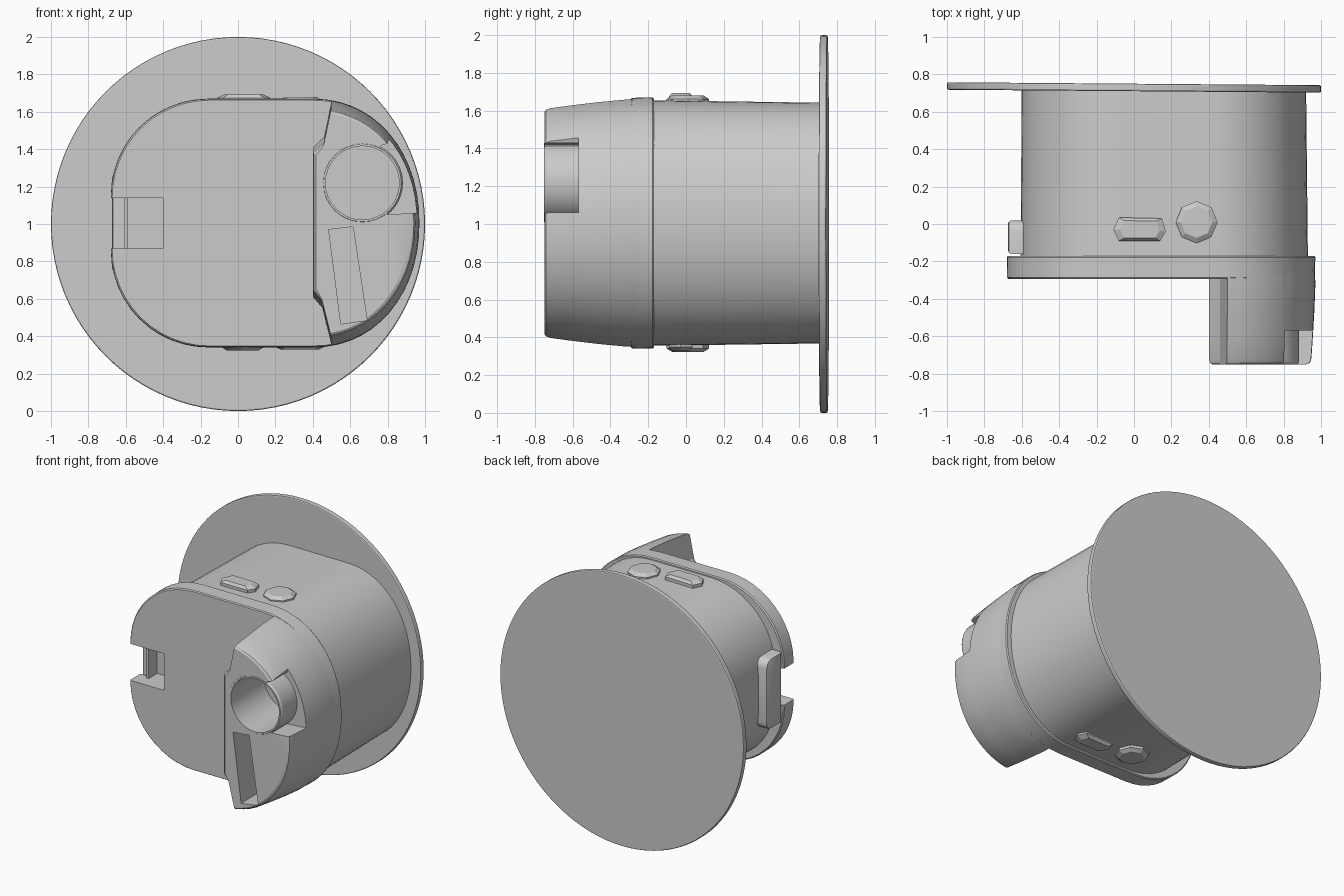
import bpy, bmesh, math
from mathutils import Matrix

if "Cube" in bpy.data.objects:
    bpy.data.objects.remove(bpy.data.objects["Cube"])

ZC = 1.005  # height of the body axis


def select(ob):
    bpy.ops.object.select_all(action='DESELECT')
    ob.select_set(True)
    bpy.context.view_layer.objects.active = ob


def smooth(ob, angle=35):
    select(ob)
    bpy.ops.object.shade_smooth_by_angle(angle=math.radians(angle))


def finish(name, bm, angle=35):
    bmesh.ops.recalc_face_normals(bm, faces=bm.faces)
    me = bpy.data.meshes.new(name)
    bm.to_mesh(me)
    bm.free()
    ob = bpy.data.objects.new(name, me)
    bpy.context.collection.objects.link(ob)
    smooth(ob, angle)
    return ob


def loft(name, rings, angle=35):
    """Skin a list of equal-length point rings and cap both ends."""
    bm = bmesh.new()
    vs = [[bm.verts.new(p) for p in r] for r in rings]
    n = len(vs[0])
    for a, b in zip(vs, vs[1:]):
        for i in range(n):
            j = (i + 1) % n
            bm.faces.new((a[i], a[j], b[j], b[i]))
    bm.faces.new(vs[0])
    bm.faces.new(vs[-1])
    return finish(name, bm, angle)


def prism(name, pts, y0, y1):
    return loft(name, [[(x, y, z) for x, z in pts] for y in (y0, y1)])


def rect(x0, x1, z0, z1):
    return [(x0, z0), (x1, z0), (x1, z1), (x0, z1)]


def circle(cx, cz, r, n=32):
    return [(cx + r * math.cos(2 * math.pi * i / n), cz + r * math.sin(2 * math.pi * i / n)) for i in range(n)]


def cut(ob, *cutters):
    for c in cutters:
        c.hide_render = True
        m = ob.modifiers.new('cut', 'BOOLEAN')
        m.operation, m.solver, m.object = 'DIFFERENCE', 'EXACT', c
        select(ob)
        bpy.ops.object.modifier_move_to_index(modifier=m.name, index=0)
        bpy.ops.object.modifier_apply(modifier=m.name)
        bpy.data.objects.remove(c)
    smooth(ob, 25)


def right_arc(xr, zh, x0=0.40, steps=28, t0=0.0):
    """Right-hand bulge, from top to bottom."""
    pts = []
    for i in range(steps + 1):
        t = math.pi / 2 - t0 - (math.pi - 2 * t0) * i / steps
        c, s = math.cos(t), math.sin(t)
        pts.append((x0 + (xr - x0) * max(c, 0) ** 0.95, ZC + zh * math.copysign(abs(s) ** 0.95, s)))
    return pts


def outline(xl, xr, zh, y):
    """Body cross-section: round left corners, bulging right side."""
    r = 0.52
    left = []
    for k, a0 in ((-1, 270), (1, 180)):
        for i in range(13):
            a = math.radians(a0 - 90 * i / 12)
            left.append((xl + r + r * math.cos(a), ZC + k * (zh - r) + r * math.sin(a)))
    return [(x, y, z) for x, z in right_arc(xr, zh) + left]


# main body, running back into the round plate
body = loft('main_body', [outline(-0.607, 0.93, 0.65, -0.20), outline(-0.60, 0.92, 0.637, 0.73)])
cut(body, prism('latch_pocket_cutter', rect(-0.59, -0.40, 0.87, 1.14), -0.4, -0.10))

# front cover with a slightly softened rim
cover = loft('front_cover', [outline(-0.673, 0.96, 0.657, -0.293), outline(-0.679, 0.965, 0.663, -0.285),
                             outline(-0.68, 0.97, 0.665, -0.178), outline(-0.674, 0.964, 0.659, -0.17)])
cut(cover, prism('latch_notch_cutter', rect(-0.8, -0.40, 0.87, 1.14), -0.5, -0.1))

# raised housing on the right of the cover
base = right_arc(0.97, 0.665, t0=0.16) + [(0.45, 0.55), (0.40, 0.61), (0.40, 1.41), (0.46, 1.47)]


def housing_ring(y, sx, sz, xo=0.0):
    return [(0.43 + (x - 0.43) * sx + (xo if x < 0.43 else 0), y, ZC + (z - ZC) * sz) for x, z in base]


housing = loft('front_housing', [housing_ring(-0.20, 0.99, 0.99), housing_ring(-0.32, 1.0, 0.995),
                                 housing_ring(-0.46, 0.99, 0.975), housing_ring(-0.60, 0.975, 0.95),
                                 housing_ring(-0.72, 0.96, 0.925), housing_ring(-0.742, 0.945, 0.912, 0.005),
                                 housing_ring(-0.75, 0.91, 0.895, 0.015)])
# open recess beside the round socket, the socket bore and the slanted slot
recess = [(0.70, 1.25), (0.765, 1.42), (0.80, 1.43), (0.82, 1.51), (1.2, 1.62), (1.2, 1.08), (0.95, 1.06), (0.80, 1.05)]
slot = [(0.485, 0.97), (0.615, 0.985), (0.69, 0.485), (0.55, 0.465)]
cut(housing,
    prism('recess_cutter', recess, -0.9, -0.57),
    prism('socket_seat_cutter', circle(0.665, 1.22, 0.205), -0.9, -0.33),
    prism('slot_cutter', slot, -0.9, -0.33))

# round socket tube, standing a hair proud of the housing
tube = loft('socket_tube', [[(x, y, z) for x, z in circle(0.665, 1.22, r)]
                            for y, r in ((-0.752, 0.208), (-0.738, 0.217), (-0.35, 0.217))])
cut(tube, prism('socket_bore_cutter', circle(0.665, 1.22, 0.197), -0.9, -0.36))

# round back plate, very slightly turned
bm = bmesh.new()
bmesh.ops.create_cone(bm, cap_ends=True, segments=96, radius1=1, radius2=1, depth=0.04)
rim = [e for e in bm.edges if any(len(f.verts) > 4 for f in e.link_faces)]
bmesh.ops.bevel(bm, geom=rim, offset=0.008, segments=2, affect='EDGES', profile=0.5)
bmesh.ops.transform(bm, verts=bm.verts, matrix=Matrix.Translation((0, 0.73, 1)) @ Matrix.Rotation(math.radians(-0.45), 4, 'Z')
                    @ Matrix.Rotation(math.pi / 2, 4, 'X'))
finish('back_plate', bm, 15)

# latch bar on the left side, rounded on its outer edges
bm = bmesh.new()
bmesh.ops.create_cube(bm, size=1)
bmesh.ops.transform(bm, verts=bm.verts, matrix=Matrix.Translation((-0.632, -0.07, ZC)) @ Matrix.Diagonal((0.084, 0.18, 0.52, 1)))
ends = [e for e in bm.edges if abs(e.verts[0].co.x - e.verts[1].co.x) > 0.01 and e.verts[0].co.y > -0.07]
bmesh.ops.bevel(bm, geom=ends, offset=0.06, segments=4, affect='EDGES', profile=0.5)
outer = [e for e in bm.edges if max(v.co.x for v in e.verts) < -0.63]
bmesh.ops.bevel(bm, geom=outer, offset=0.02, segments=2, affect='EDGES', profile=0.5)
finish('latch_bar', bm)

# buttons, one long and one round; the bottom pair is swapped end for end
pill = [(-0.11, -0.03), (-0.08, -0.09), (0.14, -0.09), (0.17, -0.04), (0.15, 0.03), (-0.08, 0.035)]
knob = circle(0.335, 0.01, 0.112, 8)
for label, k in (('top', 1), ('bottom', -1)):
    for kind, pts, h in (('long_button', pill, 0.688 if k > 0 else 0.675), ('round_button', knob, 0.675 if k > 0 else 0.682)):
        if k < 0:
            pts = [(0.36 - x, y) for x, y in pts]
        cx = sum(p[0] for p in pts) / len(pts)
        cy = sum(p[1] for p in pts) / len(pts)
        rings = [[(cx + (x - cx) * s, cy + (y - cy) * s, ZC + k * z) for x, y in pts]
                 for z, s in ((0.6, 1), (h - 0.018, 1), (h, 0.75))]
        loft(f'{label}_{kind}', rings, 20)
